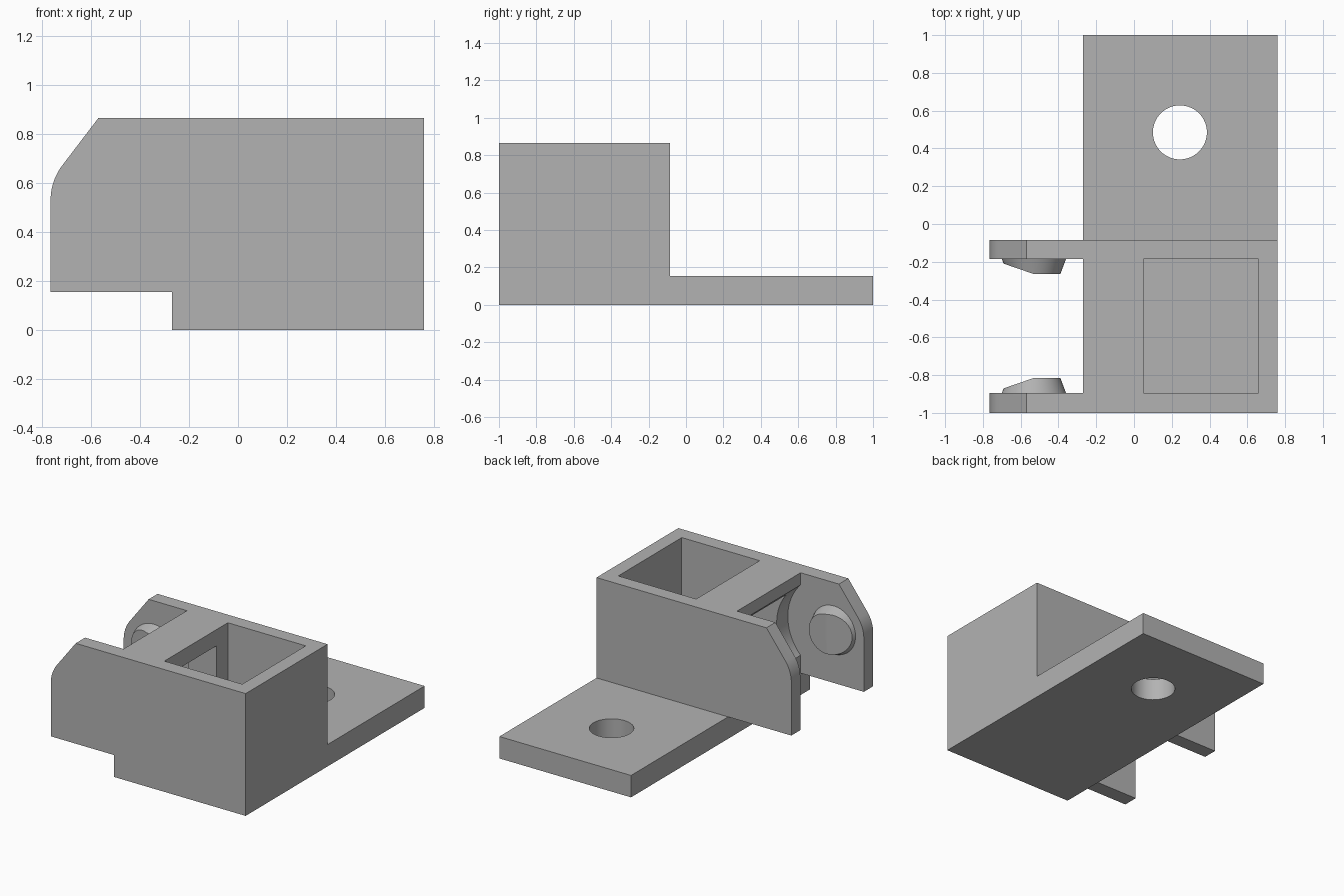
import bpy, bmesh, math
from mathutils import Vector

if "Cube" in bpy.data.objects:
    bpy.data.objects.remove(bpy.data.objects["Cube"], do_unlink=True)

gray = bpy.data.materials.new("plain gray")
gray.use_nodes = True
COLOR = (0.45, 0.45, 0.45, 1)
gray.diffuse_color = COLOR
gray.node_tree.nodes["Principled BSDF"].inputs["Base Color"].default_value = COLOR

PIVOT_X, PIVOT_Z = -0.53, 0.53
ARM_FACES = ((-0.895, 1), (-0.185, -1))  # inner y of each arm, pin direction


def finish(bm, name):
    bmesh.ops.recalc_face_normals(bm, faces=bm.faces)
    mesh = bpy.data.meshes.new(name)
    bm.to_mesh(mesh)
    bm.free()
    mesh.materials.append(gray)
    obj = bpy.data.objects.new(name, mesh)
    bpy.context.collection.objects.link(obj)
    return obj


def box(name, x, y, z):
    bm = bmesh.new()
    bmesh.ops.create_cube(bm, size=1)
    for v in bm.verts:
        v.co = [(lo + hi) / 2 + c * (hi - lo) for c, (lo, hi) in zip(v.co, (x, y, z))]
    return finish(bm, name)


def extrude_profile(name, points, y0, y1):
    bm = bmesh.new()
    face = bm.faces.new([bm.verts.new((x, y0, z)) for x, z in points])
    res = bmesh.ops.extrude_face_region(bm, geom=[face])
    verts = [g for g in res["geom"] if isinstance(g, bmesh.types.BMVert)]
    bmesh.ops.translate(bm, verts=verts, vec=(0, y1 - y0, 0))
    return finish(bm, name)


def arc(cx, cz, r, start, end, steps):
    angles = [math.radians(start + (end - start) * i / steps) for i in range(steps + 1)]
    return [(cx + r * math.cos(a), cz + r * math.sin(a)) for a in angles]


def cut(obj, cutter):
    cutter.hide_render = True
    mod = obj.modifiers.new("cut", "BOOLEAN")
    mod.operation, mod.solver, mod.object = "DIFFERENCE", "EXACT", cutter
    bpy.context.view_layer.update()
    deps = bpy.context.evaluated_depsgraph_get()
    mesh = bpy.data.meshes.new_from_object(obj.evaluated_get(deps))
    obj.modifiers.clear()
    obj.data = mesh
    bpy.data.objects.remove(cutter, do_unlink=True)


def smooth(obj):
    bpy.ops.object.select_all(action="DESELECT")
    obj.select_set(True)
    bpy.context.view_layer.objects.active = obj
    bpy.ops.object.shade_smooth_by_angle(angle=math.radians(25))


# Housing with two arms: one side profile, then cut out
profile = [(0.76, 0), (0.76, 0.865), (-0.57, 0.865)]
profile += arc(PIVOT_X, PIVOT_Z, 0.235, 145, 180, 10)
profile += [(-0.765, 0.155), (-0.27, 0.155), (-0.27, 0)]
housing = extrude_profile("housing", profile, -1, -0.085)

# Gap between the arms
cut(housing, box("gap_cutter", (-1, -0.27), (-0.895, -0.185), (-0.1, 1)))
# Round clearance hollow about the pin axis
cut(housing, extrude_profile("hollow_cutter", arc(PIVOT_X, PIVOT_Z, 0.36, 0, 355, 71),
                             -0.895, -0.185))
# Square pocket and the window joining it to the hollow
cut(housing, box("pocket_cutter", (0.05, 0.66), (-0.895, -0.185), (0.1, 1)))
cut(housing, box("window_cutter", (-0.35, 0.1), (-0.77, -0.31), (0.31, 0.75)))
smooth(housing)

# Mounting plate with a bolt hole
plate = box("mounting_plate", (-0.27, 0.76), (-0.085, 1), (0, 0.155))
bm = bmesh.new()
bmesh.ops.create_cone(bm, cap_ends=True, segments=64, radius1=0.143, radius2=0.143, depth=1)
bmesh.ops.translate(bm, verts=bm.verts, vec=(0.243, 0.485, 0))
cut(plate, finish(bm, "hole_cutter"))
smooth(plate)

# Tapered pivot pins with a sloped lead-in on the outer half
for (face_y, side), name in zip(ARM_FACES, ("front_pin", "back_pin")):
    bm = bmesh.new()
    bmesh.ops.create_cone(bm, cap_ends=True, segments=64, radius1=0.17, radius2=0.14, depth=0.08)
    bmesh.ops.translate(bm, verts=bm.verts, vec=(0, 0, 0.04))
    res = bmesh.ops.bisect_plane(bm, geom=bm.verts[:] + bm.edges[:] + bm.faces[:],
                                 plane_co=Vector((0, 0, 0.08)),
                                 plane_no=Vector((-0.055, 0, 0.16)).normalized(),
                                 clear_outer=True)
    edges = [e for e in bm.edges if e.is_boundary]
    bmesh.ops.holes_fill(bm, edges=edges)
    for v in bm.verts:
        x, y, z = v.co
        v.co = (PIVOT_X + x, face_y + side * z, PIVOT_Z + y)
    smooth(finish(bm, name))
